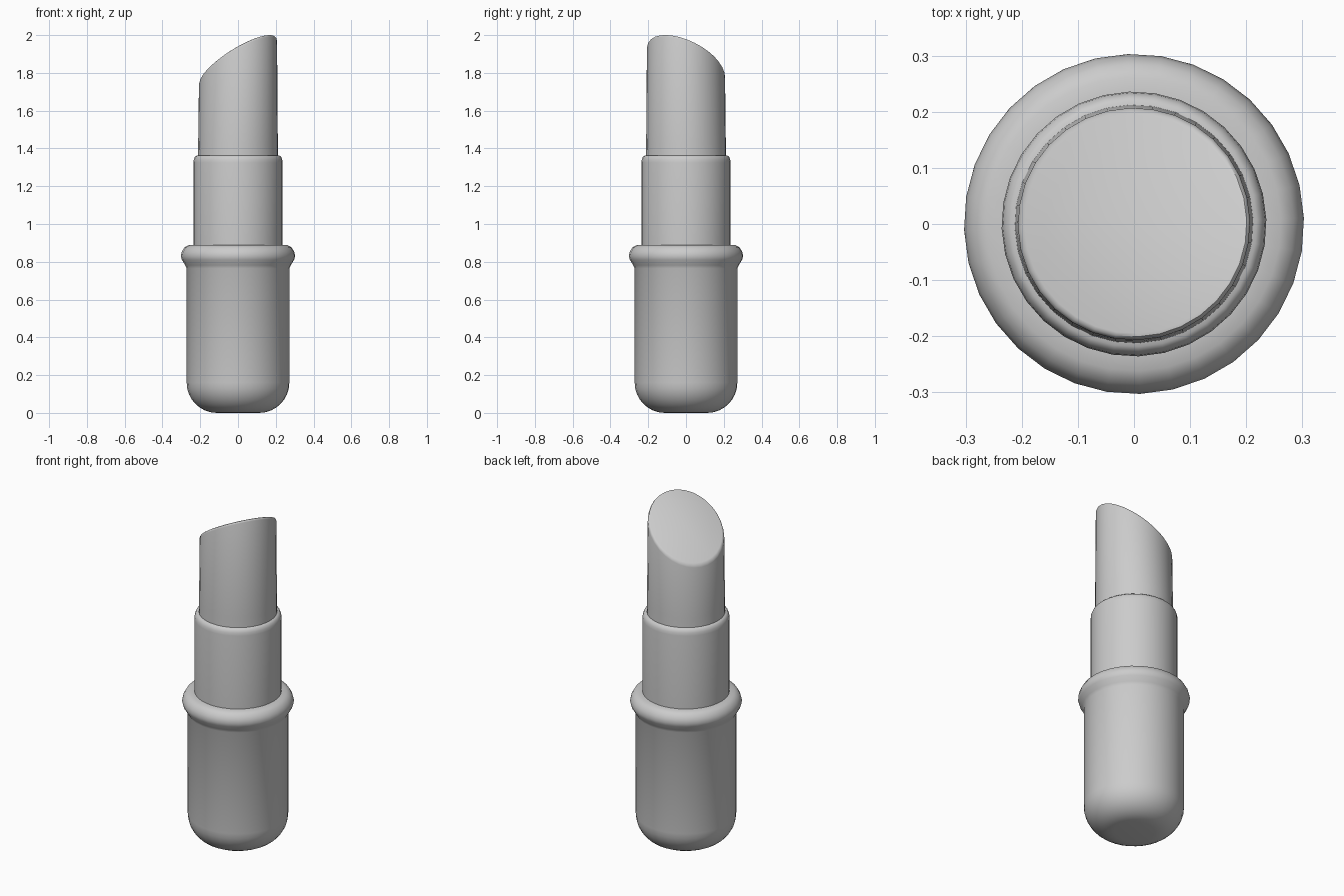
import bpy, bmesh, math

if "Cube" in bpy.data.objects:
    bpy.data.objects.remove(bpy.data.objects["Cube"])

SIDES = 32
TURN = math.radians(2)


def tilt(x, y):
    # Slanted cut plane of the lipstick tip
    return 1.869 + 0.56 * x - 0.366 * y


def lathe(name, profile):
    # Each profile point is (radius, height, slanted?)
    bm = bmesh.new()
    rings = []
    for r, h, slanted in profile:
        ring = []
        for i in range(SIDES):
            a = TURN + 2 * math.pi * i / SIDES
            x, y = r * math.cos(a), r * math.sin(a)
            ring.append(bm.verts.new((x, y, h + (tilt(x, y) if slanted else 0))))
        rings.append(ring)
    for lo, hi in zip(rings, rings[1:]):
        for i in range(SIDES):
            j = (i + 1) % SIDES
            bm.faces.new((lo[i], lo[j], hi[j], hi[i]))
    bm.faces.new(rings[0][::-1])
    bm.faces.new(rings[-1])
    mesh = bpy.data.meshes.new(name)
    bm.to_mesh(mesh)
    bm.free()
    ob = bpy.data.objects.new(name, mesh)
    bpy.context.collection.objects.link(ob)
    bpy.ops.object.select_all(action='DESELECT')
    ob.select_set(True)
    bpy.context.view_layer.objects.active = ob
    bpy.ops.object.shade_smooth_by_angle(angle=math.radians(35))
    return ob


def flat(points):
    return [(r, z, False) for r, z in points]


# Case: rounded foot, straight wall and bulging collar
foot = [(0.112 + 0.16 * math.sin(t), 0.16 - 0.16 * math.cos(t))
        for t in (math.pi / 2 * k / 8 for k in range(9))]
collar = [(0.272, 0.765), (0.280, 0.782), (0.297, 0.81), (0.303, 0.83),
          (0.298, 0.852), (0.285, 0.875), (0.262, 0.888), (0.225, 0.889)]
lathe("case", flat(foot + collar))

# Inner sleeve with a softened top edge
lathe("sleeve", flat([(0.236, 0.87), (0.236, 1.325), (0.234, 1.342),
                      (0.228, 1.356), (0.219, 1.363), (0.205, 1.364)]))

# Lipstick with a slanted, slightly rounded tip
lathe("lipstick", flat([(0.213, 1.34), (0.211, 1.42)]) +
      [(0.207, -0.016, True), (0.205, -0.009, True),
       (0.201, -0.003, True), (0.195, 0.0, True)])
